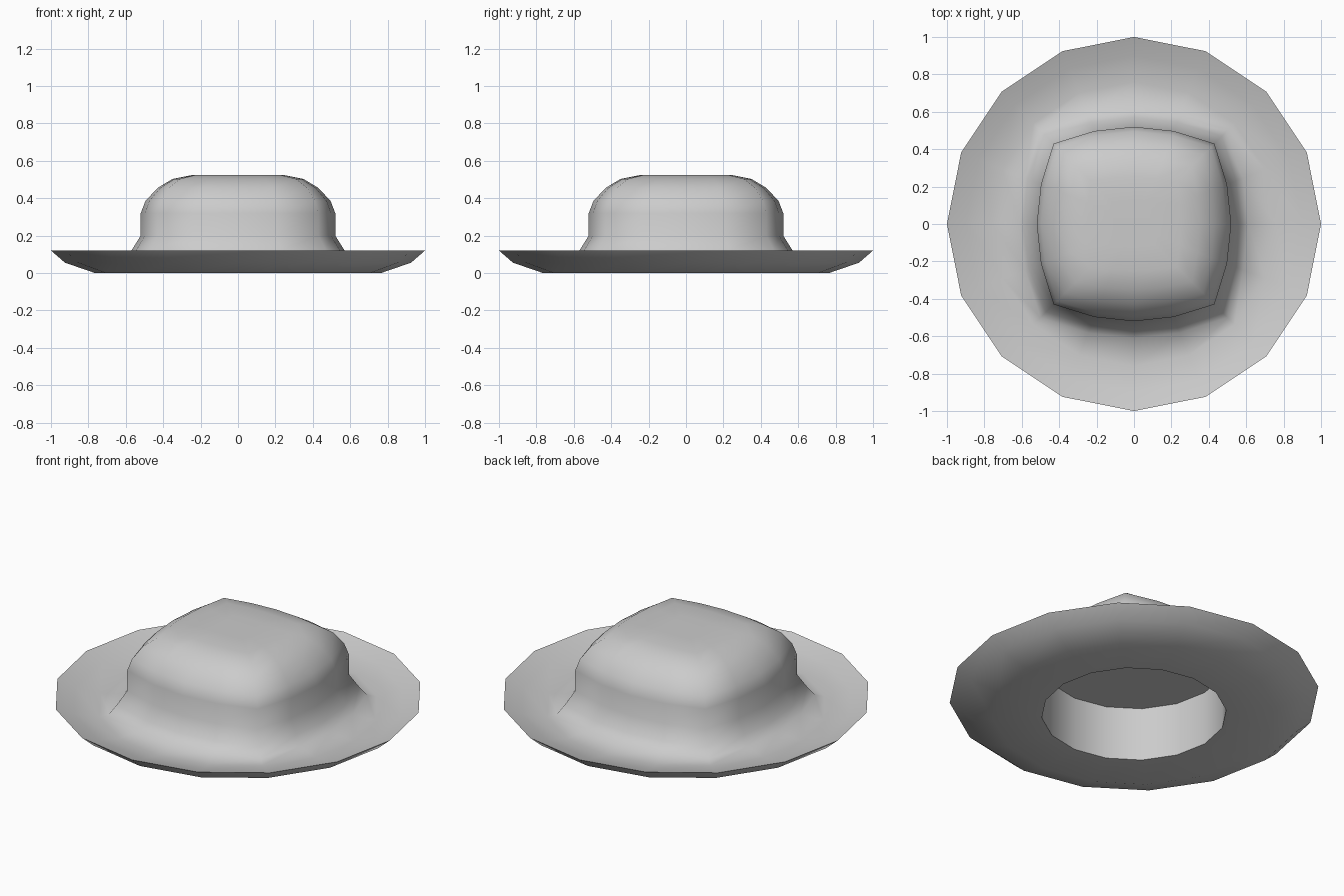
import bpy, bmesh, math

if "Cube" in bpy.data.objects:
    bpy.data.objects.remove(bpy.data.objects["Cube"])

C8, S8 = math.cos(math.pi / 8), math.sin(math.pi / 8)


def quadrant_ring(axis, mid, corner):
    """16 points: axis point, mid point, corner point and mirrored mid, turned four times."""
    base = [(axis, 0), mid, (corner, corner), (mid[1], mid[0])]
    pts = []
    for _ in range(4):
        pts += base
        base = [(-y, x) for x, y in base]
    return pts


def round_ring(r):
    return quadrant_ring(r, (r * C8, r * S8), r * math.sqrt(0.5))


def square_ring(a, c):
    # softly bulging square
    return quadrant_ring(a, (a - (a - c) * 0.25, c * 0.49), c)


# full section: socket ceiling, socket wall, underside, rim, dished brim
rings = [(round_ring(r), z) for r, z in [
    (0.5, 0.32), (0.5, 0.0), (0.765, 0.0), (0.925, 0.055), (1.0, 0.12),
    (0.9, 0.085), (0.76, 0.055)]]
# flared skirt and rounded square crown
rings += [(square_ring(a, c), z) for a, c, z in [
    (0.61, 0.50, 0.07), (0.57, 0.47, 0.12), (0.52, 0.43, 0.20),
    (0.52, 0.43, 0.32), (0.495, 0.412, 0.385), (0.43, 0.37, 0.455),
    (0.35, 0.31, 0.503), (0.25, 0.23, 0.523), (0.12, 0.11, 0.525)]]

bm = bmesh.new()
loops = [[bm.verts.new((x, y, z)) for x, y in pts] for pts, z in rings]
for lo, hi in zip(loops, loops[1:]):
    for i in range(16):
        j = (i + 1) % 16
        bm.faces.new((lo[i], lo[j], hi[j], hi[i]))
bm.faces.new(loops[0])
bm.faces.new(loops[-1])
bmesh.ops.recalc_face_normals(bm, faces=bm.faces[:])

mesh = bpy.data.meshes.new("brimmed_cap")
bm.to_mesh(mesh)
bm.free()
cap = bpy.data.objects.new("brimmed_cap", mesh)
bpy.context.collection.objects.link(cap)

# smooth surface with crisp rim and socket edges
bpy.context.view_layer.objects.active = cap
cap.select_set(True)
bpy.ops.object.shade_smooth_by_angle(angle=math.radians(60))
